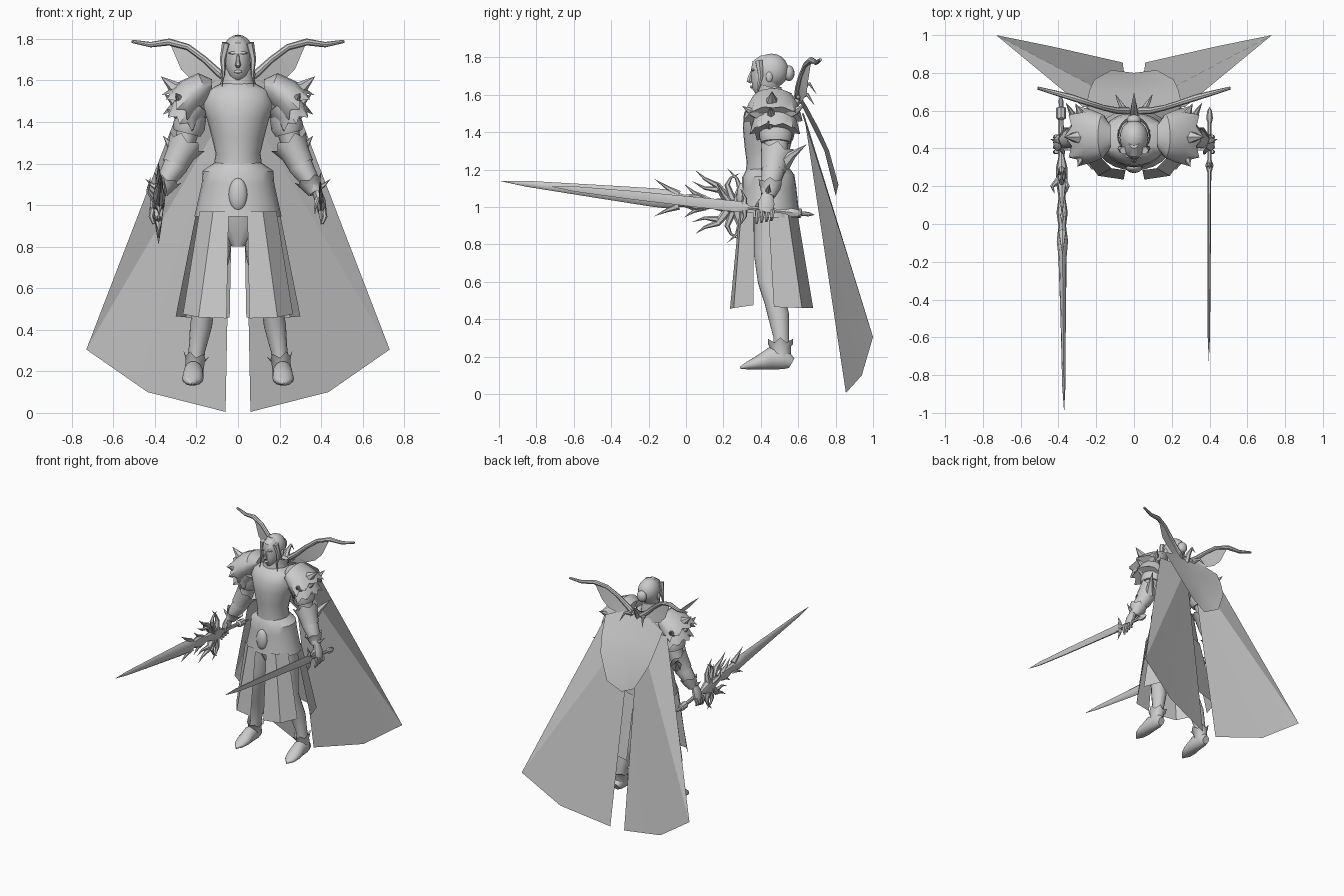
import bpy, bmesh, math
from mathutils import Vector

grey = bpy.data.materials.new("plain_grey")
grey.diffuse_color = (0.6, 0.6, 0.6, 1)
X, Y, Z = Vector((1, 0, 0)), Vector((0, 1, 0)), Vector((0, 0, 1))


def finish(name, bm, mirror, angle=40):
    bmesh.ops.remove_doubles(bm, verts=bm.verts, dist=0.0005)
    bmesh.ops.recalc_face_normals(bm, faces=bm.faces)
    me = bpy.data.meshes.new(name)
    bm.to_mesh(me)
    bm.free()
    me.materials.append(grey)
    ob = bpy.data.objects.new(name, me)
    bpy.context.collection.objects.link(ob)
    if mirror:
        ob.modifiers.new("mirror", 'MIRROR')
    bpy.context.view_layer.objects.active = ob
    ob.select_set(True)
    bpy.ops.object.shade_smooth_by_angle(angle=math.radians(angle))
    ob.select_set(False)
    return ob


def loft(name, rings, ref=Y, n=14, mirror=False, cap=True, star=0):
    """Elliptical rings (x, y, z, r1, r2) along a path; star pulls out every second point of the last ring."""
    bm = bmesh.new()
    cs = [Vector(r[:3]) for r in rings]
    loops = []
    for i, r in enumerate(rings):
        t = (cs[min(i + 1, len(cs) - 1)] - cs[max(i - 1, 0)]).normalized()
        u = ref.cross(t).normalized()
        v = t.cross(u)
        loop = []
        for k in range(n):
            a = 2 * math.pi * k / n
            p = cs[i] + u * math.cos(a) * r[3] + v * math.sin(a) * r[4]
            if star and i == len(rings) - 1 and k % 2 == 0:
                p += t * star + (p - cs[i]) * 0.18
            loop.append(bm.verts.new(p))
        loops.append(loop)
    for a, b in zip(loops, loops[1:]):
        for k in range(n):
            bm.faces.new((a[k], a[(k + 1) % n], b[(k + 1) % n], b[k]))
    if cap:
        bm.faces.new(loops[0])
        bm.faces.new(loops[-1])
    return finish(name, bm, mirror)


def horn(name, pts, r, ref=X, mirror=False, flat=1.0):
    """Curved spike tapering to a point."""
    m = len(pts) - 1
    return loft(name, [(*p, r * (1 - i / m) * flat, r * (1 - i / m)) for i, p in enumerate(pts)], ref, 6, mirror)


def ball(name, c, r, mirror=False, seg=16):
    bm = bmesh.new()
    bmesh.ops.create_uvsphere(bm, u_segments=seg, v_segments=10, radius=1)
    for v in bm.verts:
        v.co = Vector([c[i] + v.co[i] * r[i] for i in range(3)])
    return finish(name, bm, mirror)


def sheet(name, pts, faces):
    bm = bmesh.new()
    vs = [bm.verts.new(p) for p in pts]
    for f in faces:
        bm.faces.new([vs[i] for i in f])
    return finish(name, bm, True, 15)


# Torso, waist and armoured hips
loft("torso", [(0, .44, 1.16, .12, .12), (0, .435, 1.25, .108, .112), (0, .435, 1.32, .125, .122),
               (0, .44, 1.41, .148, .137), (0, .45, 1.48, .175, .142), (0, .46, 1.54, .165, .12),
               (0, .465, 1.58, .09, .085)], n=24)
loft("hip_plate", [(0, .44, 1.205, .112, .115), (0, .44, 1.165, .17, .14), (0, .445, 1.1, .175, .145),
                   (0, .445, .945, .21, .162)], n=24, cap=False)
ball("groin_guard", (0, .30, 1.05), (.045, .03, .08))
loft("pelvis", [(0, .45, 1.1, .16, .13), (0, .45, .95, .15, .12), (0, .45, .8, .03, .06)], n=16)

# Skirt panels, split at front, sides and back
sheet("front_skirt", [(.045, .285, .97), (.12, .295, .97), (.185, .36, .97),
                      (.055, .235, .455), (.19, .255, .46), (.265, .36, .475)], [(0, 1, 4, 3), (1, 2, 5, 4)])
sheet("rear_skirt", [(.20, .44, .97), (.17, .545, .97), (.03, .595, .97),
                     (.30, .47, .465), (.25, .62, .46), (.04, .68, .46)], [(0, 1, 4, 3), (1, 2, 5, 4)])

# Legs and pointed boots
loft("leg", [(.1, .46, .98, .085, .1), (.115, .45, .75, .075, .09), (.145, .445, .6, .06, .062),
             (.165, .475, .5, .052, .058), (.178, .495, .42, .053, .058), (.198, .51, .3, .04, .042),
             (.212, .51, .18, .042, .05)], mirror=True)
loft("boot", [(.212, .565, .165, .025, .03), (.213, .53, .185, .042, .055), (.215, .45, .19, .048, .06),
              (.218, .38, .165, .052, .036), (.22, .33, .152, .04, .022), (.22, .29, .14, .005, .006)],
     ref=Z, mirror=True)
loft("ankle_cuff", [(.213, .51, .19, .045, .05), (.206, .505, .25, .046, .056), (.203, .505, .265, .056, .066)],
     n=12, mirror=True, cap=False, star=.025)

# Arms
loft("arm", [(.19, .47, 1.52, .07, .08), (.225, .475, 1.42, .062, .075), (.25, .485, 1.32, .05, .06),
             (.265, .48, 1.27, .05, .06), (.30, .465, 1.19, .06, .062), (.345, .45, 1.12, .045, .05),
             (.375, .435, 1.06, .03, .036)], mirror=True)
loft("upper_arm_band", [(.22, .475, 1.44, .07, .085), (.236, .48, 1.38, .078, .09), (.245, .48, 1.345, .066, .08)],
     mirror=True)
loft("elbow_cuff", [(.305, .465, 1.19, .062, .066), (.275, .475, 1.25, .07, .075), (.255, .485, 1.285, .08, .086)],
     n=12, mirror=True, cap=False, star=.025)
horn("elbow_spike", [(.285, .52, 1.23), (.32, .57, 1.28), (.362, .645, 1.335)], .042, mirror=True)
loft("wrist_cuff", [(.37, .44, 1.06, .034, .038), (.35, .45, 1.1, .052, .054), (.342, .45, 1.12, .06, .06)],
     n=12, mirror=True, cap=False, star=.015)
horn("wrist_spike", [(.375, .44, 1.08), (.41, .44, 1.095), (.445, .45, 1.125)], .022, ref=Y, mirror=True)

# Hands gripping the hilts
loft("palm", [(.378, .435, 1.07, .022, .03), (.395, .43, 1.02, .026, .045), (.405, .425, .97, .022, .042)],
     n=10, mirror=True)
for i in range(4):
    y = .385 + i * .026
    loft("finger", [(.41, y, .985, .013, .013), (.418, y - .004, .945, .012, .012), (.405, y - .008, .91 + .006 * i, .007, .007)],
         n=6, mirror=True)
horn("thumb", [(.385, .40, 1.03), (.372, .375, 1.0), (.37, .37, .95)], .016, mirror=True)

# Layered shoulder armour with spikes
loft("shoulder_upper", [(.125, .465, 1.57, .035, .06), (.165, .465, 1.57, .07, .115), (.225, .465, 1.53, .085, .14),
                        (.275, .465, 1.48, .085, .135)], n=16, mirror=True, star=.03)
loft("shoulder_lower", [(.2, .47, 1.5, .08, .11), (.245, .475, 1.45, .085, .12), (.268, .475, 1.41, .08, .115)],
     n=16, mirror=True, star=.025)
for p, q, r in [((.25, .46, 1.54), (.372, .46, 1.62), .06), ((.27, .46, 1.49), (.355, .45, 1.535), .04),
                ((.26, .40, 1.5), (.30, .30, 1.54), .045), ((.26, .53, 1.5), (.31, .64, 1.55), .045),
                ((.26, .45, 1.44), (.345, .44, 1.46), .04)]:
    mid = tuple((a + b) / 2 - (.012 if i == 2 else 0) for i, (a, b) in enumerate(zip(p, q)))
    horn("shoulder_spike", [p, mid, q], r, ref=Z if abs(q[1] - p[1]) > .05 else Y, mirror=True)

# Head, hair and collar
loft("neck", [(0, .465, 1.52, .06, .06), (0, .46, 1.64, .048, .052)])
loft("collar", [(0, .465, 1.55, .10, .10), (0, .465, 1.6, .08, .09), (0, .475, 1.635, .085, .098)], n=18, cap=False)
loft("face", [(0, .40, 1.592, .018, .03), (0, .41, 1.615, .042, .062), (0, .425, 1.66, .06, .077),
              (0, .435, 1.72, .066, .09), (0, .44, 1.77, .06, .085), (0, .445, 1.805, .03, .045)], n=18)
loft("nose", [(0, .352, 1.725, .006, .008), (0, .343, 1.695, .009, .013), (0, .338, 1.675, .014, .016),
              (0, .35, 1.664, .01, .008)], n=6)
ball("brow", (0, .36, 1.732), (.046, .014, .009))
ball("lips", (0, .351, 1.642), (.02, .009, .008))
ball("hair", (0, .457, 1.728), (.076, .092, .092), seg=20)
ball("hair_bun", (0, .55, 1.715), (.038, .03, .042))
horn("hair_lock", [(.055, .39, 1.78), (.073, .40, 1.70), (.07, .385, 1.63), (.078, .38, 1.56)], .022, ref=Y, mirror=True)
ball("ear", (.074, .445, 1.695), (.009, .018, .028), True, 8)

# Winged collar: bony top edge with a thin web, and a back ornament
bone = [(.03, .60, 1.59), (.09, .60, 1.635), (.16, .615, 1.70), (.24, .64, 1.76), (.33, .67, 1.785),
        (.42, .695, 1.772), (.51, .72, 1.788)]
rad = [.02, .018, .015, .015, .017, .013, .008]
loft("wing_bone", [(*p, r, r) for p, r in zip(bone, rad)], n=8, mirror=True)
web = bone[:5] + [(.275, .65, 1.655), (.22, .645, 1.60), (.12, .615, 1.56), (.03, .61, 1.55)]
sheet("wing_web", web, [(0, 1, 7, 8), (1, 2, 6, 7), (2, 3, 5, 6), (3, 4, 5)])
horn("back_spike", [(0, .58, 1.55), (0, .62, 1.63), (0, .66, 1.66), (0, .70, 1.60)], .026)
horn("back_fang", [(.05, .60, 1.59), (.08, .65, 1.60), (.10, .69, 1.54)], .02, mirror=True)

# Short mantle over a long split cape
sheet("mantle", [(0, .60, 1.58), (.12, .61, 1.595), (.25, .645, 1.54), (.235, .71, 1.42), (.21, .765, 1.3),
                 (.12, .815, 1.12), (0, .80, 1.06), (0, .74, 1.3), (0, .68, 1.42)],
      [(0, 1, 2, 3, 8), (8, 3, 4, 7), (7, 4, 5, 6)])
sheet("cape", [(.03, .63, 1.5), (.27, .62, 1.5), (.73, 1.0, .305), (.435, .94, .10), (.06, .855, .005)],
      [(0, 1, 2), (0, 2, 3), (0, 3, 4)])


# Swords, both tilted slightly upward toward the tip
def on(y, dz=0, x0=-.385):
    return (x0 + (.015 if x0 < 0 else -.005) * (0.5 - y) / 1.5, y, 1.032 - .108 * y + dz)


big = [(.69, 0, 0), (.655, .012, .012), (.62, .012, .012), (.615, .026, .026), (.56, .026, .026), (.55, .013, .013),
       (.36, .015, .015), (.30, .03, .05), (.22, .03, .04), (.14, .018, .026), (.06, .03, .05), (-.01, .02, .032),
       (-.09, .03, .05), (-.17, .022, .05), (-.5, .014, .034), (-.85, .009, .016), (-1, 0, 0)]
loft("great_sword", [(*on(y), a, b) for y, a, b in big], ref=Z, n=8)
for s in (1, -1):
    for path, r in [([(.27, .03), (.29, .10), (.27, .15), (.22, .20)], .026),
                    ([(.22, .03), (.17, .10), (.10, .13), (.05, .17)], .026),
                    ([(.25, .03), (.22, .11), (.24, .15), (.29, .18)], .022),
                    ([(.17, .08), (.10, .08), (.03, .11)], .018),
                    ([(-.04, .03), (-.10, .06), (-.17, .10)], .022),
                    ([(.10, .02), (.04, .05), (-.01, .09)], .02)]:
        horn("guard_horn", [on(y, s * d) for y, d in path], r)
for dx in (-.05, .03):
    horn("guard_side_horn", [on(.25, 0), on(.2, .06, -.385 + dx), on(.16, .12, -.385 + dx * .8)], .022)

small = [(.62, 0, 0), (.60, .012, .02), (.56, .018, .026), (.53, .01, .012), (.34, .011, .012), (.31, .022, .03),
         (.27, .010, .034), (-.3, .008, .026), (-.6, .006, .016), (-.73, 0, 0)]
loft("slim_sword", [(*on(y, 0, .40), a, b) for y, a, b in small], ref=Z, n=6)
for s in (1, -1):
    horn("slim_guard", [on(.31, 0, .40), on(.315, s * .05, .40), on(.29, s * .10, .40)], .02)
